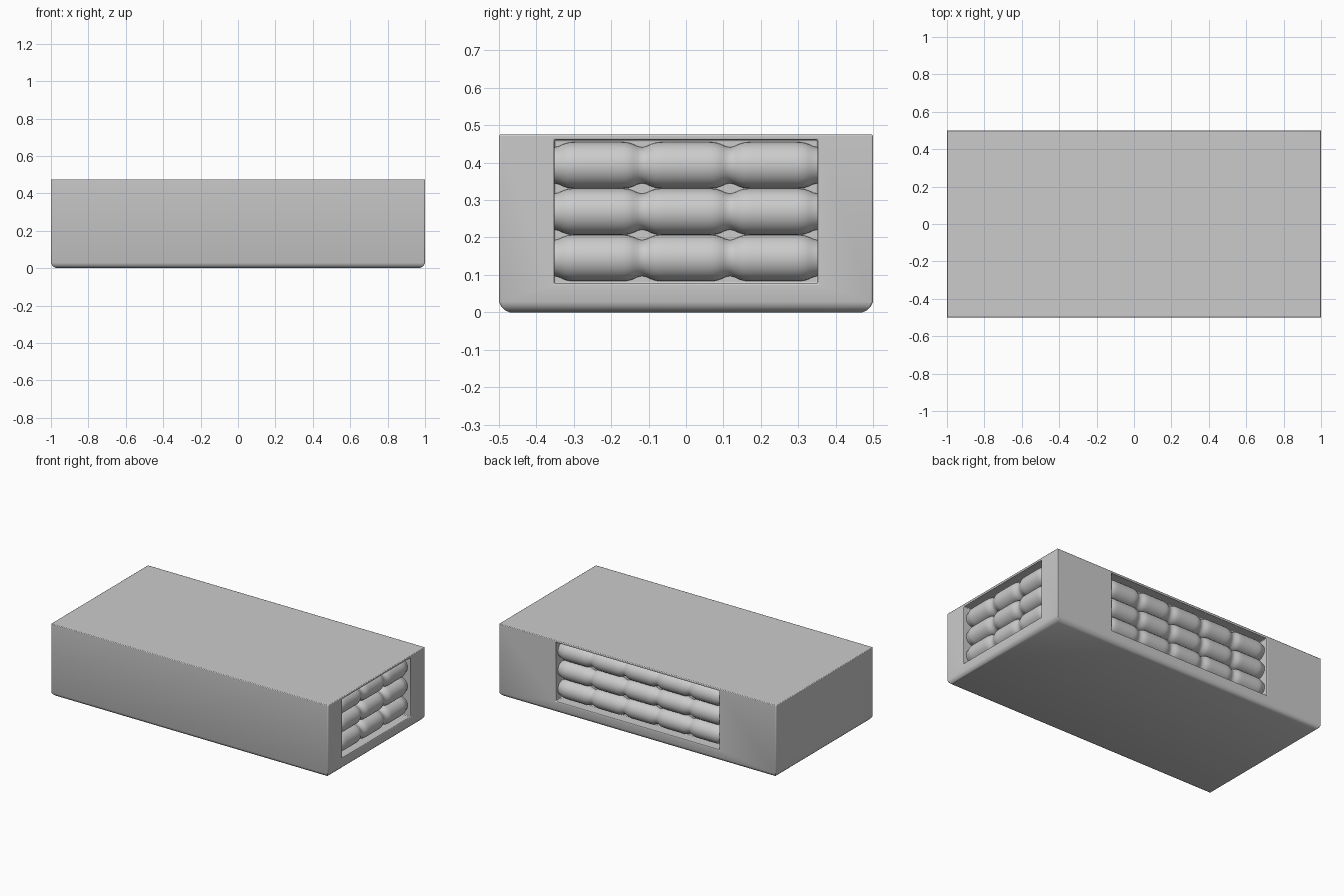
import bpy, bmesh, math
from mathutils import Matrix, Vector

cube = bpy.data.objects.get("Cube")
if cube:
    bpy.data.objects.remove(cube, do_unlink=True)

LENGTH, DEPTH, HEIGHT = 2.0, 1.0, 0.475
Z_LOW, Z_HIGH = 0.077, 0.461      # opening of each recess
RECESS = 0.07
ROWS = 3
RADIUS = 0.062

grey = bpy.data.materials.new("light_grey")
grey.use_nodes = True
colour = (0.6, 0.6, 0.6, 1)
grey.diffuse_color = colour
grey.node_tree.nodes["Principled BSDF"].inputs["Base Color"].default_value = colour


def make_object(name, bm):
    mesh = bpy.data.meshes.new(name)
    bmesh.ops.recalc_face_normals(bm, faces=bm.faces)
    bm.to_mesh(mesh)
    bm.free()
    mesh.materials.append(grey)
    obj = bpy.data.objects.new(name, mesh)
    bpy.context.collection.objects.link(obj)
    return obj


def box(size, centre):
    bm = bmesh.new()
    bmesh.ops.create_cube(bm, size=1)
    bmesh.ops.scale(bm, vec=size, verts=bm.verts)
    bmesh.ops.translate(bm, vec=centre, verts=bm.verts)
    return bm


def activate(obj):
    bpy.ops.object.select_all(action="DESELECT")
    obj.select_set(True)
    bpy.context.view_layer.objects.active = obj


# Body: block with a chamfered foot
bm = box((LENGTH, DEPTH, HEIGHT), (0, 0, HEIGHT / 2))
foot = [e for e in bm.edges if all(v.co.z < 0.01 for v in e.verts)]
bmesh.ops.bevel(bm, geom=foot, offset=0.028, segments=3, profile=0.4, affect="EDGES")
body = make_object("body", bm)

# Recessed sides: name, turn about z, distance to face, half width, lobes per roll
SIDES = [
    ("left", 0, LENGTH / 2, 0.352, 3),
    ("right", math.pi, LENGTH / 2, 0.352, 3),
    ("back", math.pi / 2, DEPTH / 2, 0.59, 5),
]


def roll(name, turn, face, half, lobes, z):
    """Half round padded roll, pinched at every seam and at both ends."""
    bm = bmesh.new()
    steps, arcs = lobes * 20, 20
    pitch = 2 * half / lobes
    rings = []
    for i in range(steps + 1):
        y = -half + 2 * half * i / steps
        seam = (y + half) % pitch
        seam = min(seam, pitch - seam)
        r = RADIUS - 0.014 * math.exp(-(seam / 0.025) ** 2)
        ring = []
        for j in range(arcs + 1):
            a = math.pi * (j / arcs - 0.5)
            ring.append(bm.verts.new((face - RECESS + r * math.cos(a), y, z + r * math.sin(a))))
        rings.append(ring)
    for a, b in zip(rings, rings[1:]):
        for j in range(arcs):
            bm.faces.new((a[j], b[j], b[j + 1], a[j + 1]))
    bm.faces.new(rings[0])
    bm.faces.new(rings[-1])
    # Flat back closes the half round
    bm.faces.new([r[0] for r in rings] + [r[-1] for r in reversed(rings)])
    bm.transform(Matrix.Rotation(turn, 4, "Z"))
    obj = make_object(name, bm)
    activate(obj)
    bpy.ops.object.shade_smooth_by_angle(angle=math.radians(40))


for side, turn, face, half, lobes in SIDES:
    # Cut the recess
    bm = box((2 * RECESS, 2 * half, Z_HIGH - Z_LOW), (face, 0, (Z_LOW + Z_HIGH) / 2))
    bm.transform(Matrix.Rotation(turn, 4, "Z"))
    cutter = make_object("recess_cutter", bm)
    cutter.hide_render = True
    cut = body.modifiers.new("recess", "BOOLEAN")
    cut.operation = "DIFFERENCE"
    cut.solver = "EXACT"
    cut.object = cutter
    activate(body)
    bpy.ops.object.modifier_apply(modifier=cut.name)
    bpy.data.objects.remove(cutter, do_unlink=True)

    # Stack the rolls inside it
    for row in range(ROWS):
        z = (Z_LOW + Z_HIGH) / 2 + (row - 1) * 2 * RADIUS
        roll(f"{side}_roll_{row + 1}", turn, face, half, lobes, z)

# Soften the edges of the body slightly
soft = body.modifiers.new("soft_edges", "BEVEL")
soft.width = 0.004
soft.segments = 2
soft.limit_method = "ANGLE"
soft.angle_limit = math.radians(50)
activate(body)
bpy.ops.object.shade_smooth_by_angle(angle=math.radians(40))
